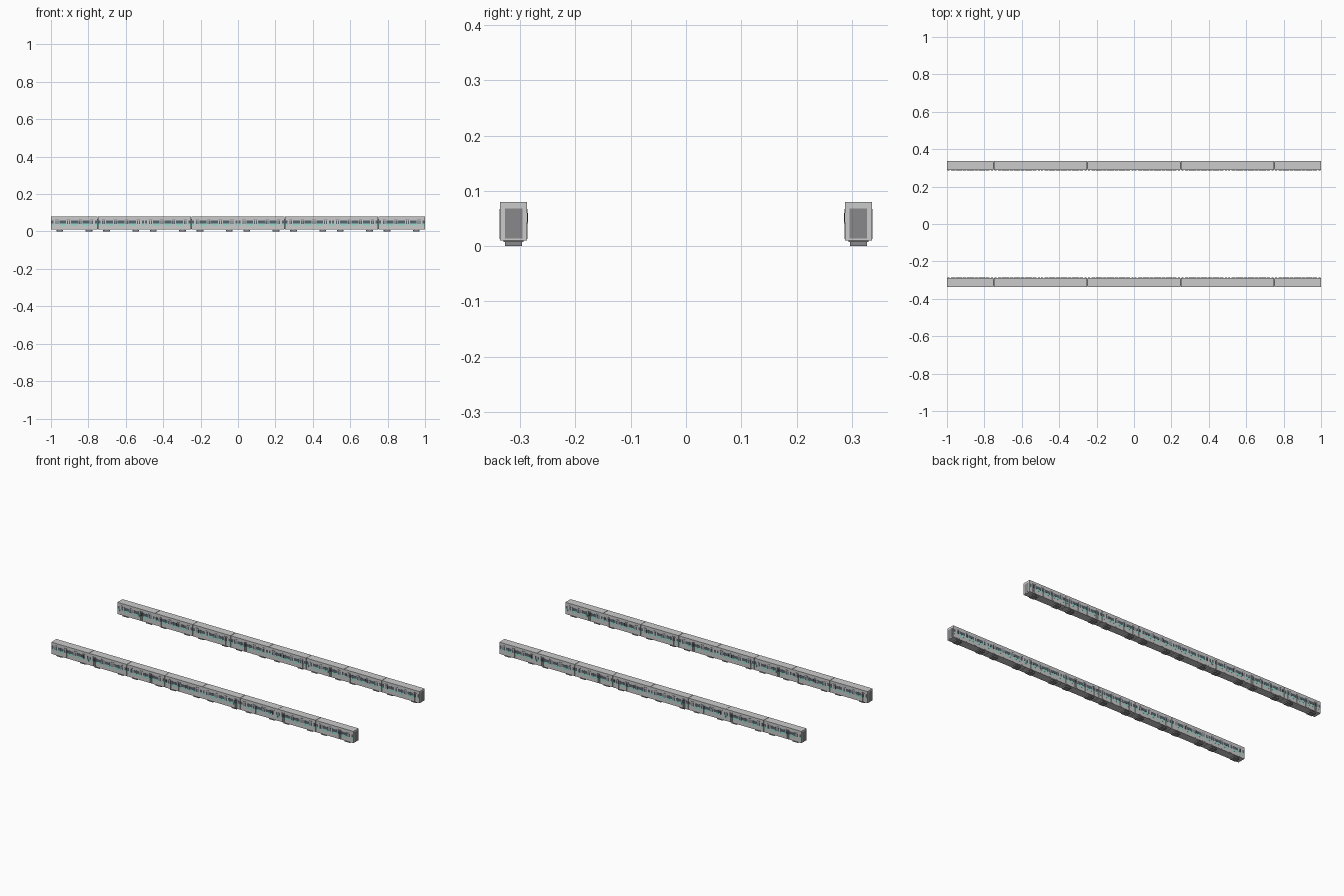
import bpy, bmesh
from mathutils import Matrix, Vector

if "Cube" in bpy.data.objects:
    bpy.data.objects.remove(bpy.data.objects["Cube"])

TRACK_Y = 0.312      # distance of each train from the centre line
CAR = 0.25           # car pitch
HALF_W = 0.0242      # half body width


def material(name, rgb):
    m = bpy.data.materials.new(name)
    m.diffuse_color = (*rgb, 1)
    m.use_nodes = True
    m.node_tree.nodes["Principled BSDF"].inputs["Base Color"].default_value = m.diffuse_color
    return m


def box_mesh(name, boxes, mat=None):
    """One mesh from boxes given as (x0, x1, y0, y1, z0, z1)."""
    bm = bmesh.new()
    for x0, x1, y0, y1, z0, z1 in boxes:
        c = Vector((x0 + x1, y0 + y1, z0 + z1)) / 2
        s = Matrix.Diagonal((x1 - x0, y1 - y0, z1 - z0, 1))
        bmesh.ops.create_cube(bm, size=1, matrix=Matrix.Translation(c) @ s)
    me = bpy.data.meshes.new(name)
    bm.to_mesh(me)
    bm.free()
    if mat:
        me.materials.append(mat)
    return me


def panels(centres, half_len, z0, z1, proud):
    """Thin panels on both side walls."""
    out = []
    for x in centres:
        for s in (-1, 1):
            ys = sorted((s * (HALF_W - 0.0005), s * (HALF_W + proud)))
            out.append((x - half_len, x + half_len, *ys, z0, z1))
    return out


steel = material("steel", (0.62, 0.63, 0.63))
roof_grey = material("roof_grey", (0.68, 0.68, 0.68))
glass = material("glass", (0.10, 0.13, 0.16))
teal = material("teal", (0.30, 0.72, 0.62))
dark = material("dark", (0.25, 0.25, 0.26))

doors = [-0.093, -0.031, 0.031, 0.093]
bays = [-0.062, 0.0, 0.062]
ends = [-0.116, 0.116]
L = CAR / 2 - 0.001
bogies = [-0.078, 0.078]

parts = {
    # main shell and roof
    "car_body": box_mesh("car_body", [(-L, L, -HALF_W, HALF_W, 0.010, 0.073)], steel),
    "roof": box_mesh("roof", [(-L, L, -HALF_W, HALF_W, 0.073, 0.080)], roof_grey),
    # gangway joining neighbouring cars
    "gangway": box_mesh("gangway", [(-CAR / 2, -L, -0.016, 0.016, 0.014, 0.068),
                                    (L, CAR / 2, -0.016, 0.016, 0.014, 0.068)], dark),
    # coloured band between the doors
    "side_band": box_mesh("side_band", panels(bays, 0.0205, 0.031, 0.042, 0.0004)
                          + panels(ends, 0.0075, 0.031, 0.042, 0.0004), teal),
    # side windows
    "side_windows": box_mesh("side_windows", panels(bays, 0.0185, 0.044, 0.060, 0.0006)
                             + panels(ends, 0.0055, 0.044, 0.060, 0.0006), glass),
    # sliding door leaves, frames and glass
    "doors": box_mesh("doors", panels([d + o for d in doors for o in (-0.0048, 0.0048)],
                                      0.0045, 0.013, 0.064, 0.0010), steel),
    "door_headers": box_mesh("door_headers", panels(doors, 0.0098, 0.064, 0.067, 0.0012), dark),
    "door_windows": box_mesh("door_windows",
                             panels([d + o for d in doors for o in (-0.0048, 0.0048)],
                                    0.0030, 0.040, 0.060, 0.0014), glass),
    # bogies: wide bolster and narrower truck frame
    "bogies": box_mesh("bogies", [(x - 0.018, x + 0.018, -0.0155, 0.0155, 0.0, 0.008) for x in bogies]
                       + [(x - 0.012, x + 0.012, -0.018, 0.018, 0.007, 0.0105) for x in bogies], dark),
}

# two trains of eight cars sharing the same meshes
for t, y in (("front", -TRACK_Y), ("rear", TRACK_Y)):
    for i in range(8):
        for name, mesh in parts.items():
            ob = bpy.data.objects.new(f"{t}_train_{name}_{i + 1}", mesh)
            ob.location = (-0.875 + i * CAR, y, 0)
            bpy.context.collection.objects.link(ob)
